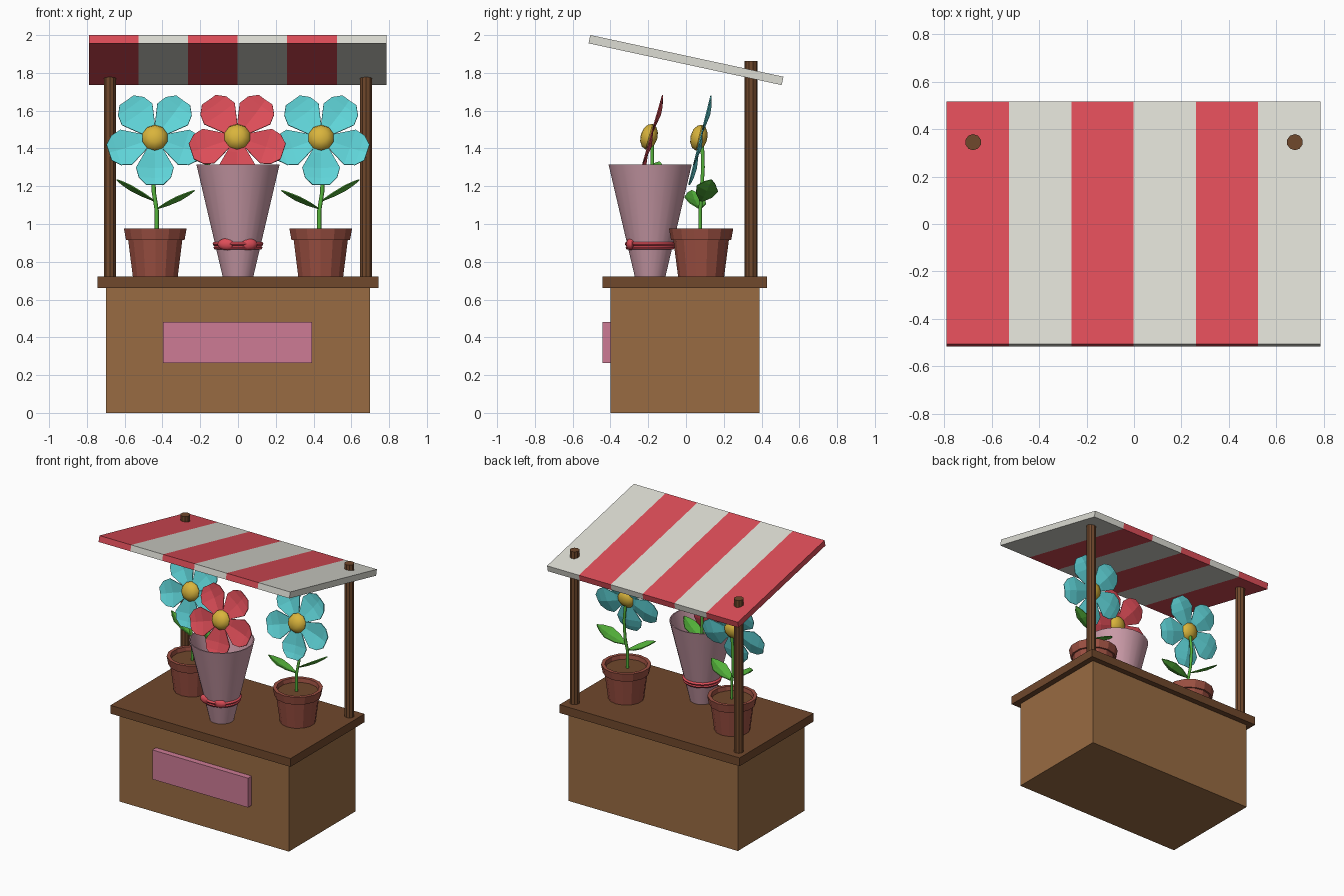
import bpy, bmesh, math
from mathutils import Vector, Matrix

if "Cube" in bpy.data.objects:
    bpy.data.objects.remove(bpy.data.objects["Cube"])


def mat(name, r, g, b):
    m = bpy.data.materials.new(name)
    lin = [((c / 255 + 0.055) / 1.055) ** 2.4 for c in (r, g, b)]
    m.diffuse_color = (*lin, 1)
    m.use_nodes = True
    m.node_tree.nodes["Principled BSDF"].inputs["Base Color"].default_value = m.diffuse_color
    return m


WOOD = mat("light wood", 152, 107, 66)
DARK = mat("dark wood", 112, 72, 44)
PINK = mat("pink sign", 205, 123, 149)
MAUVE = mat("mauve paper", 204, 156, 169)
CLAY = mat("clay", 156, 80, 66)
RED = mat("red", 221, 77, 88)
WHITE = mat("off white", 220, 220, 211)
BLUE = mat("turquoise", 95, 212, 216)
YELLOW = mat("yellow", 217, 180, 60)
GREEN = mat("leaf green", 84, 178, 58)


def finish(name, bm, mats, smooth=None):
    bmesh.ops.recalc_face_normals(bm, faces=bm.faces)
    me = bpy.data.meshes.new(name)
    bm.to_mesh(me)
    bm.free()
    for m in mats:
        me.materials.append(m)
    if smooth:
        me.shade_smooth()
        me.set_sharp_from_angle(angle=math.radians(smooth))
    ob = bpy.data.objects.new(name, me)
    bpy.context.collection.objects.link(ob)
    return ob


def box(name, lo, hi, m):
    bm = bmesh.new()
    bmesh.ops.create_cube(bm, size=1)
    for v in bm.verts:
        v.co = [(lo[i] + hi[i]) / 2 + v.co[i] * (hi[i] - lo[i]) for i in range(3)]
    return finish(name, bm, [m])


def lathe(name, profile, n, x, y, mats, smooth=None, rule=None):
    """Spin (radius, z) points; a zero radius closes the end."""
    bm = bmesh.new()
    rings = []
    for r, z in profile:
        if r == 0:
            rings.append([bm.verts.new((x, y, z))] * n)
        else:
            rings.append([bm.verts.new((x + r * math.cos(2 * math.pi * (i + .5) / n),
                                        y + r * math.sin(2 * math.pi * (i + .5) / n), z))
                          for i in range(n)])
    for k, (a, b) in enumerate(zip(rings, rings[1:])):
        for i in range(n):
            j = (i + 1) % n
            f = bm.faces.new(list(dict.fromkeys((a[i], a[j], b[j], b[i]))))
            f.material_index = rule(k) if rule else 0
    return finish(name, bm, mats, smooth)


def ellipsoid(name, matrix, m, u=12, v=8):
    bm = bmesh.new()
    bmesh.ops.create_uvsphere(bm, u_segments=u, v_segments=v, radius=1, matrix=matrix)
    return finish(name, bm, [m], 40)


def tube(name, pts, r, m):
    cu = bpy.data.curves.new(name, 'CURVE')
    cu.dimensions = '3D'
    cu.bevel_depth, cu.bevel_resolution, cu.use_fill_caps = r, 1, True
    sp = cu.splines.new('POLY')
    sp.points.add(len(pts) - 1)
    for p, co in zip(sp.points, pts):
        p.co = (*co, 1)
    cu.materials.append(m)
    bpy.context.collection.objects.link(bpy.data.objects.new(name, cu))


def blade(bm, outline, matrix):
    """Folded sheet: rows of (along, half width, ridge height)."""
    rows = [[bm.verts.new(matrix @ Vector((u, s * w, h if s == 0 else 0)))
             for s in (-1, 0, 1)] for u, w, h in outline]
    for a, b in zip(rows, rows[1:]):
        for i in (0, 1):
            bm.faces.new((a[i], a[i + 1], b[i + 1], b[i]))
    bmesh.ops.remove_doubles(bm, verts=bm.verts, dist=1e-5)


def thicken(ob, t):
    md = ob.modifiers.new("thickness", 'SOLIDIFY')
    md.thickness, md.offset = t, 0


PETAL = [(0.02, 0.02, 0), (0.08, 0.055, -0.008), (0.16, 0.1, -0.018),
         (0.215, 0.085, -0.014), (0.255, 0.045, -0.004)]
LEAF = [(0, 0.004, 0), (0.3, 0.045, -0.01), (0.6, 0.058, -0.014),
        (0.85, 0.03, -0.008), (1, 0.001, 0)]


def leaf(name, base, tip):
    base, tip = Vector(base), Vector(tip)
    along = tip - base
    across = Vector((0, 0.97, -0.2))
    across = (across - across.project(along)).normalized()
    normal = along.cross(across).normalized()
    if normal.z < 0:
        normal.negate()
    m = Matrix((along, across, normal)).transposed().to_4x4()
    m.translation = base
    bm = bmesh.new()
    blade(bm, LEAF, m)
    thicken(finish(name, bm, [GREEN]), 0.006)


def flower(name, centre, tilt, petal_mat):
    # local z points out of the bloom, local y points up
    frame = Matrix.Translation(centre) @ Matrix.Rotation(math.radians(90 - tilt), 4, 'X')
    bm = bmesh.new()
    for k in range(5):
        blade(bm, PETAL, frame @ Matrix.Rotation(math.radians(54 + 72 * k), 4, 'Z'))
    thicken(finish(name + "_petals", bm, [petal_mat]), 0.006)
    ellipsoid(name + "_centre", frame @ Matrix.Translation((0, 0, 0.008))
              @ Matrix.Diagonal((0.07, 0.07, 0.045, 1)), YELLOW, 10, 6)


# counter
box("counter_body", (-0.7, -0.4, 0), (0.7, 0.388, 0.66), WOOD)
box("counter_top", (-0.743, -0.443, 0.66), (0.743, 0.43, 0.722), DARK)
box("sign_board", (-0.397, -0.443, 0.263), (0.393, -0.4, 0.482), PINK)

# roof posts
for side, s in (("left", -1), ("right", 1)):
    lathe(side + "_post", [(0, 0.72), (0.034, 0.72), (0.034, 1.862), (0, 1.862)],
          10, s * 0.678, 0.345, [DARK])

# striped sloping roof, cut into six bands
bm = bmesh.new()
bmesh.ops.create_cube(bm, size=1)
for i in range(1, 6):
    bmesh.ops.bisect_plane(bm, geom=bm.verts[:] + bm.edges[:] + bm.faces[:],
                           plane_co=(i / 6 - 0.5, 0, 0), plane_no=(1, 0, 0))
for f in bm.faces:
    band = int((f.calc_center_median().x + 0.4999) * 6)
    f.material_index = band % 2
bmesh.ops.transform(bm, verts=bm.verts, matrix=Matrix.Translation((-0.002, 0, 1.868))
                    @ Matrix.Rotation(math.radians(-12.2), 4, 'X')
                    @ Matrix.Diagonal((1.575, 1.046, 0.045, 1)))
finish("striped_roof", bm, [RED, WHITE])

# potted flowers, mirrored left and right
POT = [(0, 0.722), (0.122, 0.722), (0.147, 0.915), (0.159, 0.915), (0.17, 0.975),
       (0.145, 0.975), (0.14, 0.945), (0, 0.945)]
for side, s in (("left", -1), ("right", 1)):
    x = s * 0.438
    lathe(side + "_pot", POT, 14, x, 0.08, [CLAY, DARK], rule=lambda k: int(k == 6))
    tube(side + "_stem", [(x - s * 0.008, 0.075, 0.94), (x - s * 0.008, 0.075, 1.07),
                          (x + s * 0.008, 0.082, 1.17), (x + s * 0.01, 0.09, 1.3),
                          (x, 0.085, 1.45)], 0.011, GREEN)
    leaf(side + "_outer_leaf", (x, 0.08, 1.12), (x + s * 0.205, 0.135, 1.235))
    leaf(side + "_inner_leaf", (x - s * 0.008, 0.075, 1.08), (x - s * 0.208, 0.03, 1.178))
    flower(side + "_flower", (x + s * 0.002, 0.076, 1.455), 14, BLUE)

# paper cone with the red flower
lathe("paper_cone", [(0, 0.722), (0.082, 0.722), (0.222, 1.315), (0.214, 1.315),
                     (0.085, 0.77), (0, 0.77)], 24, 0, -0.19, [MAUVE], 30)
tube("red_stem", [(0.008, -0.19, 0.76), (0, -0.185, 1.15), (-0.008, -0.178, 1.3),
                  (-0.002, -0.18, 1.46)], 0.011, GREEN)
leaf("cone_left_leaf", (0, -0.185, 1.21), (-0.185, -0.14, 1.33))
leaf("cone_right_leaf", (0, -0.19, 1.17), (0.18, -0.235, 1.28))
flower("red_flower", (-0.004, -0.188, 1.46), 16, RED)

# ribbon: two stacked bands and a two-lobed bow
for i, z in enumerate((0.875, 0.895)):
    r = 0.083 + 0.235 * (z - 0.722)
    ring = [(r + 0.012 * math.cos(a * math.pi / 3), z + 0.012 * math.sin(a * math.pi / 3))
            for a in range(7)]
    lathe("ribbon_band_%d" % (i + 1), ring, 24, 0, -0.19, [RED], 70)
for side, s in (("left", -1), ("right", 1)):
    ellipsoid(side + "_bow_lobe", Matrix.Translation((s * 0.054 - 0.003, -0.293, 0.893))
              @ Matrix.Rotation(s * 0.15, 4, 'Z')
              @ Matrix.Diagonal((0.052, 0.024, 0.032, 1)), RED)
